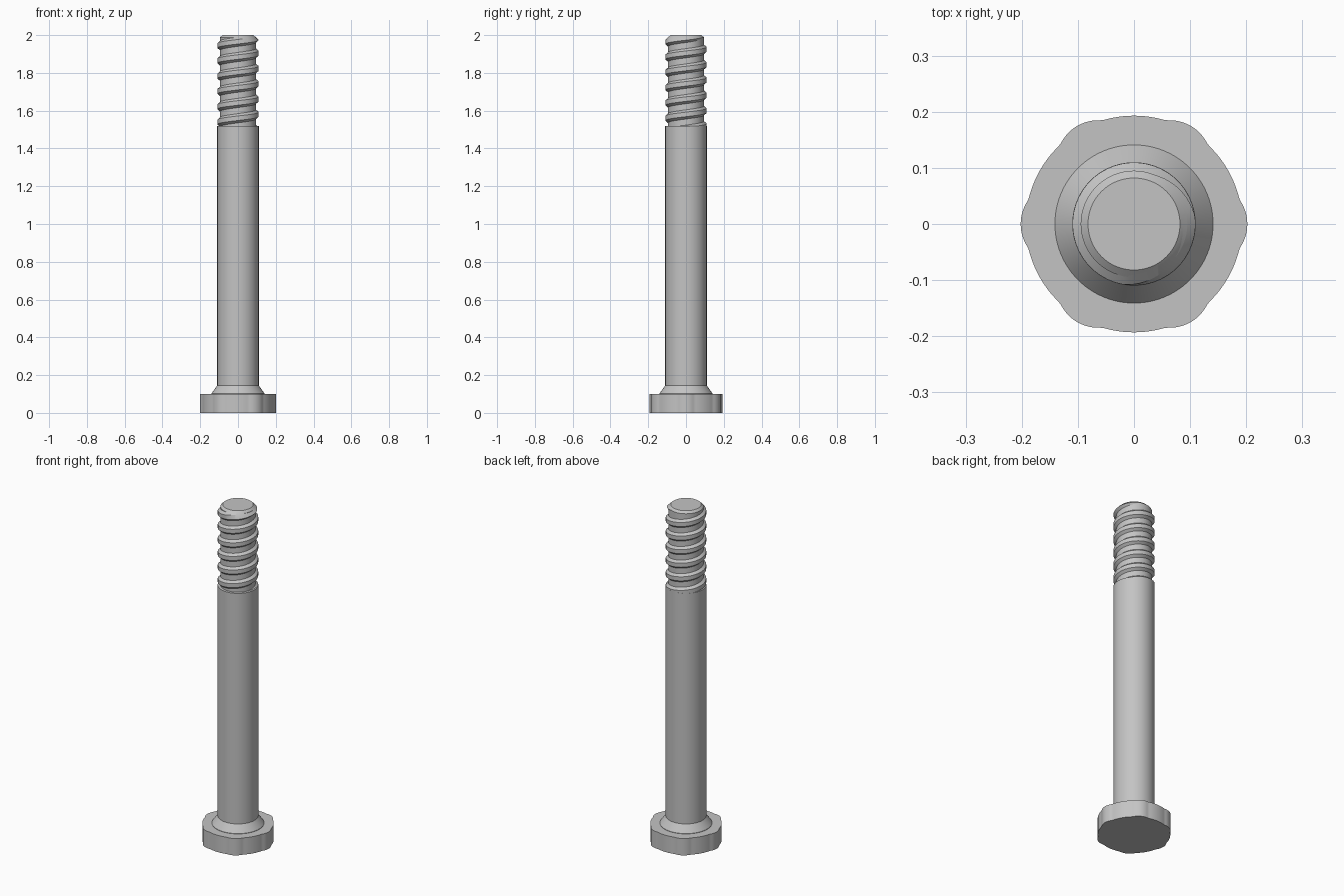
import bpy, bmesh
from math import sin, cos, pi, tau, radians

cube = bpy.data.objects.get("Cube")
if cube:
    bpy.data.objects.remove(cube, do_unlink=True)

steel = bpy.data.materials.new("grey_steel")
steel.use_nodes = True
colour = (0.55, 0.55, 0.55, 1)
steel.diffuse_color = colour
steel.node_tree.nodes["Principled BSDF"].inputs["Base Color"].default_value = colour


def finish(name, bm):
    """Turn a bmesh into a smooth-shaded object with sharp edges kept."""
    bmesh.ops.recalc_face_normals(bm, faces=bm.faces)
    mesh = bpy.data.meshes.new(name)
    bm.to_mesh(mesh)
    bm.free()
    mesh.materials.append(steel)
    obj = bpy.data.objects.new(name, mesh)
    bpy.context.collection.objects.link(obj)
    bpy.ops.object.select_all(action='DESELECT')
    obj.select_set(True)
    bpy.context.view_layer.objects.active = obj
    bpy.ops.object.shade_smooth_by_angle(angle=radians(25))
    return obj


def skin(bm, rings, closed):
    """Join consecutive rows of vertices with quads."""
    for a, b in zip(rings, rings[1:]):
        n = len(a)
        for i in range(n if closed else n - 1):
            j = (i + 1) % n
            bm.faces.new((a[i], a[j], b[j], b[i]))


def lathe(name, profile, sides=96):
    bm = bmesh.new()
    rings = [[bm.verts.new((r * cos(tau * i / sides), r * sin(tau * i / sides), z))
              for i in range(sides)] for r, z in profile]
    skin(bm, rings, True)
    bm.faces.new(rings[0])
    bm.faces.new(rings[-1])
    return finish(name, bm)


# Head: round prism with six rounded lobes
def head_radius(degrees):
    offset = (degrees + 30) % 60 - 30
    return 0.193 + 0.009 * max(0, 1 - (offset / 13) ** 2)


bm = bmesh.new()
rings = [[bm.verts.new((head_radius(d) * cos(radians(d)),
                        head_radius(d) * sin(radians(d)), z))
          for d in range(0, 360, 2)] for z in (0, 0.1)]
skin(bm, rings, True)
bm.faces.new(rings[0])
bm.faces.new(rings[1])
finish("head", bm)

# Plain shank with its conical collar
SHANK_R, SHANK_TOP = 0.11, 1.52
lathe("shank", [(0.141, 0.095), (0.141, 0.102), (SHANK_R, 0.145), (SHANK_R, SHANK_TOP)])

# Threaded core with a chamfered tip
ROOT, TIP_R = 0.095, 0.082
lathe("thread_core", [(ROOT, SHANK_TOP - 0.01), (ROOT, 1.988), (TIP_R, 2.0)])

# Right-handed helical ridge, trimmed by the tip chamfer
PITCH, STEPS = 0.081, 72
ridge = [(-0.027, ROOT - 0.003), (-0.012, 0.1095), (0.012, 0.1095), (0.027, ROOT - 0.003)]
bm = bmesh.new()
rows = []
for i in range(int(-6.1 * STEPS), int(0.6 * STEPS)):
    turn = i / STEPS
    angle = tau * turn - pi / 2
    row = []
    for dz, r in ridge:
        z = min(max(1.965 + PITCH * turn + dz, SHANK_TOP - 0.01), 1.999)
        r = min(r, TIP_R + 1.1 * (2 - z))
        row.append(bm.verts.new((r * cos(angle), r * sin(angle), z)))
    rows.append(row)
skin(bm, rows, False)
bmesh.ops.dissolve_degenerate(bm, dist=1e-5, edges=bm.edges)
finish("thread_ridge", bm)
